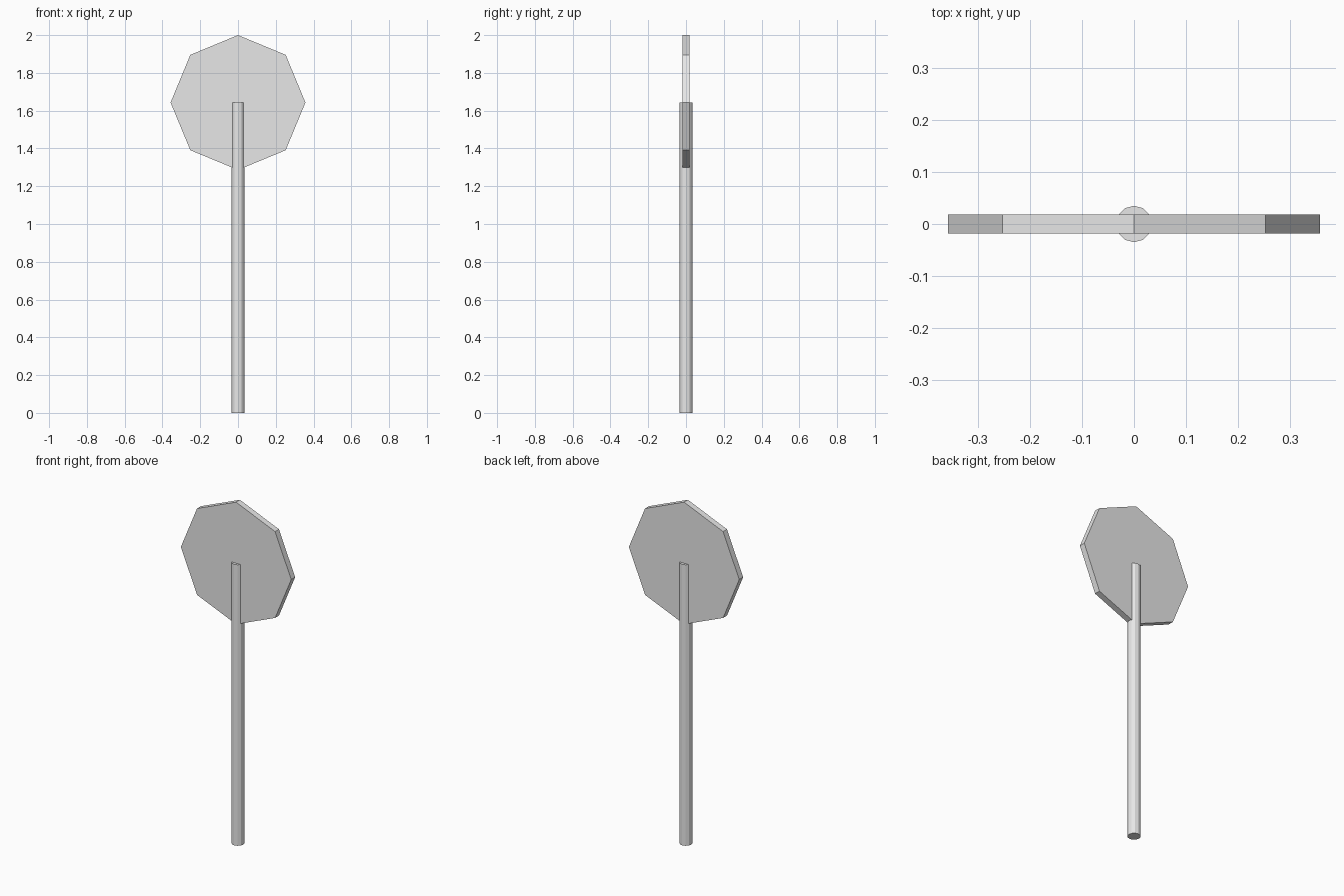
import bpy
import math

cube = bpy.data.objects.get("Cube")
if cube:
    bpy.data.objects.remove(cube, do_unlink=True)

# One plain grey for the whole sign
grey = bpy.data.materials.new("light_grey")
grey.use_nodes = True
colour = (0.8, 0.8, 0.8, 1)
grey.diffuse_color = colour
for node in grey.node_tree.nodes:
    if node.type == 'BSDF_PRINCIPLED':
        node.inputs["Base Color"].default_value = colour


def prism(name, sides, radius, depth, location, tilt=0.0):
    bpy.ops.mesh.primitive_cylinder_add(
        vertices=sides, radius=radius, depth=depth,
        location=location, rotation=(tilt, 0, 0))
    obj = bpy.context.object
    obj.name = name
    obj.data.materials.append(grey)
    bpy.ops.object.transform_apply(location=False, rotation=True, scale=False)
    return obj


PLATE_RADIUS = 0.357
TOP = 2 - PLATE_RADIUS  # post ends at the centre of the plate

# Twelve-sided post
prism("post", 12, 0.035, TOP, (0, 0, TOP / 2))

# Octagonal plate standing on a corner, facing front and back
prism("sign_plate", 8, PLATE_RADIUS, 0.036, (0, 0, TOP), math.pi / 2)
